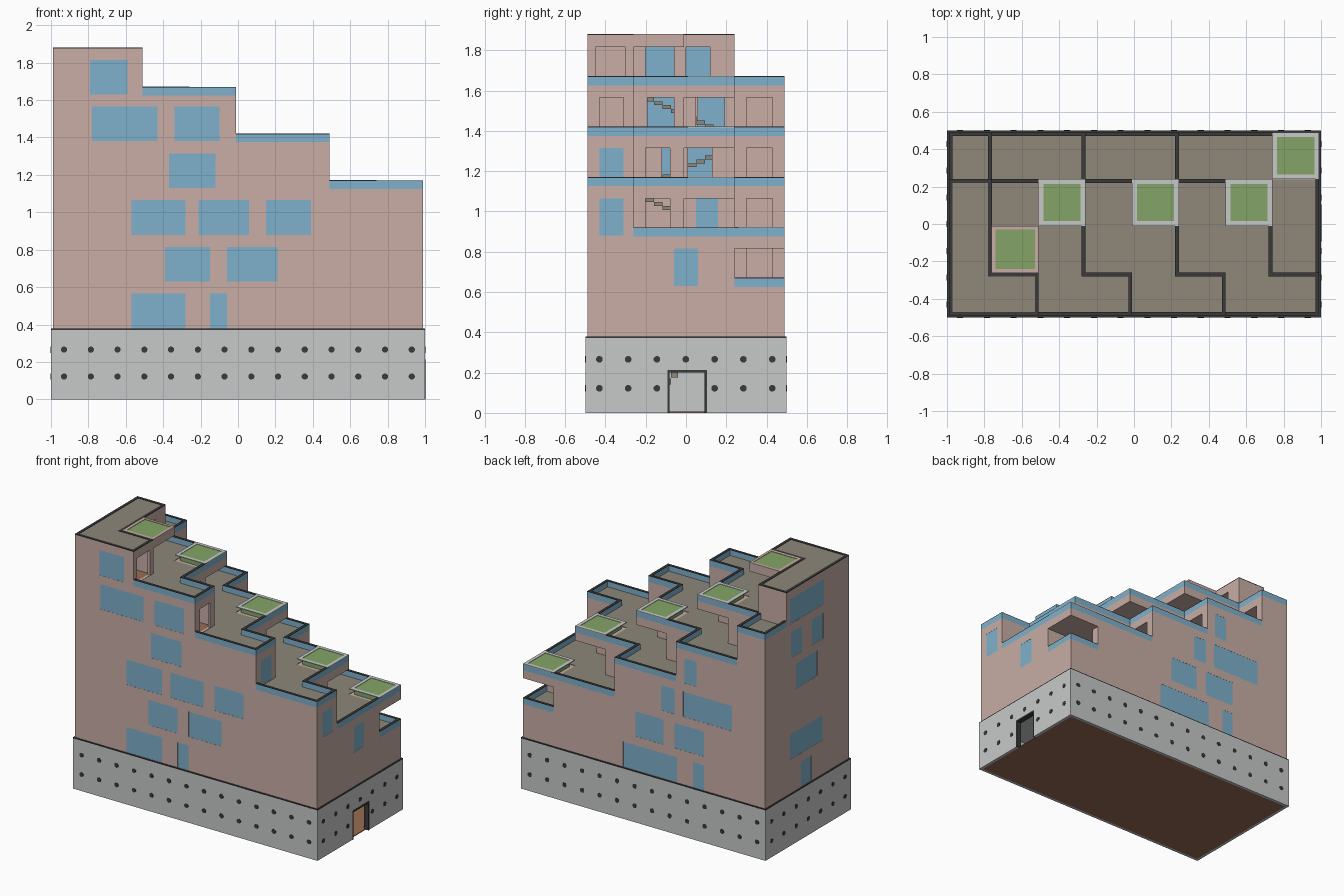
import bpy, bmesh, math

if "Cube" in bpy.data.objects:
    bpy.data.objects.remove(bpy.data.objects["Cube"])

def mat(name, r, g, b):
    lin = lambda c: (c / 255 / 12.92) if c < 11 else ((c / 255 + 0.055) / 1.055) ** 2.4
    m = bpy.data.materials.new(name)
    m.diffuse_color = (lin(r), lin(g), lin(b), 1)
    m.use_nodes = True
    m.node_tree.nodes["Principled BSDF"].inputs["Base Color"].default_value = m.diffuse_color
    return m

PINK = mat("pink plaster", 200, 173, 165)
GREY = mat("concrete", 199, 202, 200)
BLUE = mat("blue glass", 126, 177, 204)
DARK = mat("dark trim", 58, 58, 58)
DECK = mat("terrace paving", 142, 135, 122)
GREEN = mat("lawn green", 131, 165, 103)
WOOD = mat("wood floor", 150, 108, 82)

def make(name, bm, m):
    bmesh.ops.recalc_face_normals(bm, faces=bm.faces)
    me = bpy.data.meshes.new(name)
    bm.to_mesh(me)
    bm.free()
    me.materials.append(m)
    o = bpy.data.objects.new(name, me)
    bpy.context.collection.objects.link(o)
    return o

def boxes(name, items, m):
    """One object from many (x0, x1, y0, y1, z0, z1) boxes."""
    bm = bmesh.new()
    for x0, x1, y0, y1, z0, z1 in items:
        vs = bmesh.ops.create_cube(bm, size=1)["verts"]
        for v in vs:
            v.co = ((x0 + x1) / 2 + v.co.x * (x1 - x0), (y0 + y1) / 2 + v.co.y * (y1 - y0),
                    (z0 + z1) / 2 + v.co.z * (z1 - z0))
    return make(name, bm, m)

def prism(name, ends, inset, z0, z1, m):
    """Stepped plan, given the right end of each row, inset and extruded."""
    pts = [(-1, -0.5)]
    for i, e in enumerate(ends):
        pts += [(e, -0.5 + i * 0.25), (e, -0.25 + i * 0.25)]
    pts.append((-1, -0.5 + 0.25 * len(ends)))
    pts = [p for i, p in enumerate(pts) if p != pts[i - 1]]
    n = len(pts)
    turn = lambda a, b, c: (b[0] - a[0]) * (c[1] - b[1]) - (b[1] - a[1]) * (c[0] - b[0])
    pts = [p for i, p in enumerate(pts) if abs(turn(pts[i - 1], p, pts[(i + 1) % n])) > 1e-6]
    def normal(a, b):
        l = math.hypot(b[0] - a[0], b[1] - a[1])
        return -(b[1] - a[1]) / l, (b[0] - a[0]) / l
    bm = bmesh.new()
    vs = []
    for i, p in enumerate(pts):
        n1, n2 = normal(pts[i - 1], p), normal(p, pts[(i + 1) % len(pts)])
        vs.append(bm.verts.new((p[0] + inset * (n1[0] + n2[0]), p[1] + inset * (n1[1] + n2[1]), z0)))
    f = bm.faces.new(vs)
    top = bmesh.ops.extrude_face_region(bm, geom=[f])["geom"]
    for v in top:
        if isinstance(v, bmesh.types.BMVert):
            v.co.z = z1
    return make(name, bm, m)

def cut(obj, *cutters):
    for c in cutters:
        c.hide_render = True
        b = obj.modifiers.new("cut", "BOOLEAN")
        b.operation, b.solver, b.object = "DIFFERENCE", "EXACT", c
    dg = bpy.context.evaluated_depsgraph_get()
    me = bpy.data.meshes.new_from_object(obj.evaluated_get(dg))
    obj.modifiers.clear()
    obj.data = me
    for c in cutters:
        bpy.data.objects.remove(c)

# Storeys from top to bottom: right end of each row, front to back
ROWS = [[-.5, -.75, -.75], [0, -.25, -.5, -.75], [.5, .25, 0, -.25],
        [1, .75, .5, .25], [1, 1, 1, .75], [1, 1, 1, 1]]
PADS = [(1, -.75), (2, -.5), (2, 0), (2, .5), (3, .75)]   # row, left x of overhanging lawn
FRONT = [[(-.79, -.59)], [(-.78, -.43), (-.34, -.10)], [(-.37, -.12)],
         [(-.57, -.28), (-.21, .06), (.15, .39)], [(-.39, -.15), (-.06, .21)], [(-.57, -.28), (-.15, -.06)]]
BACK = [[], [], [(-.43, -.33)], [(-.72, -.32), (-.25, -.14)], [(-.49, -.25), (-.16, .07)],
        [(-.27, .17), (-.49, -.40)]]
LEFT = [[(-.2, .2)], [(.06, .19), (-.19, -.06)], [(-.12, .13)], [], [(-.18, .2)], [(-.05, .07)]]
# Right-facing doorways: wall x, y0, y1, glazed
RIGHT = [[(-.5, -.45, -.3, 0), (-.75, -.2, -.06, 0), (-.75, .0, .12, 0)],
         [(0, -.43, -.31, 0), (-.25, -.19, -.06, 0), (-.5, .05, .19, 0), (-.75, .3, .43, 0)],
         [(.5, -.43, -.31, 1), (.25, -.2, -.08, 0), (0, .01, .13, 0), (-.25, .3, .43, 0)],
         [(1, -.43, -.31, 1), (.75, -.2, -.08, 0), (.5, .05, .16, 1), (.25, .3, .43, 0)],
         [(1, -.06, .06, 1), (.75, .3, .43, 0)], []]

def cells(ends):
    return {(i, j) for j, e in enumerate(ends) for i in range(round((e + 1) * 4))}

def edge_strips(region, exposed, z0, z1, w=0.02):
    """Strips just inside the outer edge of a terrace."""
    out = []
    for i, j in sorted(exposed):
        for dx, dy in ((1, 0), (-1, 0), (0, 1), (0, -1)):
            if (i + dx, j + dy) in region:
                continue
            ends = []
            for s in (-1, 1):
                ex, ey = abs(dy) * s, abs(dx) * s
                if (i + ex, j + ey) not in region:
                    ends.append(-0.01)
                else:
                    ends.append(0.01 + w if (i + ex + dx, j + ey + dy) in region else 0.01)
            x, y = -1 + i * .25, -.5 + j * .25
            if dx:
                e = x + (.25 if dx > 0 else 0)
                a, b = sorted((e - dx * .01, e - dx * (.01 + w)))
                out.append((a, b, y - ends[0], y + .25 + ends[1], z0, z1))
            else:
                e = y + (.25 if dy > 0 else 0)
                a, b = sorted((e - dy * .01, e - dy * (.01 + w)))
                out.append((x - ends[0], x + .25 + ends[1], a, b, z0, z1))
    return out

glass, rails, caps, slabs, lawns, frames, roof_frame, stairs = ([] for _ in range(8))
for k, ends in enumerate(ROWS):
    z0 = 1.625 - .25 * k
    z1 = z0 + .25
    # Hollow storey with window and door openings
    body = prism(f"storey_{6 - k}", ends, .01, z0, z1, PINK)
    inner = prism("room_cutter", ends, .03, z0 - .05, z1 - .06, PINK)
    a, b = z0 + .005, z0 + .19
    holes = []
    for u, v in FRONT[k]:
        holes.append((u, v, -.55, -.45, a, b))
        glass.append((u, v, -.489, -.482, a, b))
    for u, v in BACK[k]:
        holes.append((u, v, .45, .55, a, b))
        glass.append((u, v, .482, .489, a, b))
    for u, v in LEFT[k]:
        holes.append((-1.05, -.95, u, v, a, b))
        glass.append((-.989, -.982, u, v, a, b))
    for x, u, v, glazed in RIGHT[k]:
        holes.append((x - .05, x + .04, u, v, a, b))
        if glazed:
            glass.append((x - .018, x - .011, u, v, a, b))
    cut(body, inner, boxes("opening_cutter", holes, PINK))
    prism(f"room_floor_{6 - k}", ends, .029, z0, z0 + .005, WOOD)
    prism(f"terrace_{6 - k}", ends, .012, z1 - .001, z1 + .003, DECK)
    # Overhanging lawn slab
    region = cells(ends)
    above = cells(ROWS[k - 1]) if k else set()
    pad = set()
    if k < 5:
        r, x = PADS[k]
        y = -.5 + r * .25
        X0, X1, Y0, Y1 = x - .01, x + .24, y - .01, y + .24
        slabs.append((X0, X1, Y0, Y1, z1 - .06, z1))
        top, w = (z1 + .047, .025) if k else (z1 + .006, .02)
        lawns.append((X0 + w, X1 - w, Y0 + w, Y1 - w, z1, top - .003))
        (frames if k else roof_frame).extend([
            (X0, X0 + w, Y0, Y1, top - .006, top), (X1 - w, X1, Y0, Y1, top - .006, top),
            (X0 + w, X1 - w, Y0, Y0 + w, top - .006, top), (X0 + w, X1 - w, Y1 - w, Y1, top - .006, top)])
        pad = {(round((x + 1) * 4), r)}
    # Glass parapets with dark caps; the top roof has only a trim
    if k:
        full = region | pad
        rails += edge_strips(full, full - above, z1, z1 + .042)
        caps += edge_strips(full, full - above - pad, z1 + .042, z1 + .046)
    else:
        caps += edge_strips(region, region, z1, z1 + .006)
    # Inner stair flight, direction alternating by storey
    if k:
        for s in range(10):
            t = s if k % 2 == 0 else 9 - s
            stairs.append((-.72, -.62, -.2 + t * .042, -.158 + t * .042, z0 + s * .019, z0 + s * .019 + .019))

boxes("window_glass", glass, BLUE)
boxes("parapet_glass", rails, BLUE)
boxes("parapet_caps", caps, DARK)
boxes("lawn_slabs", slabs, PINK)
boxes("lawns", lawns, GREEN)
boxes("lawn_frames", frames, GREY)
boxes("roof_lawn_frame", roof_frame, PINK)

# Concrete base, hollow, with a doorway on the right
base = boxes("concrete_base", [(-1, 1, -.5, .5, 0, .372)], GREY)
cut(base, boxes("base_room_cutter", [(-.98, .98, -.48, .48, -.05, .35)], GREY),
    boxes("door_cutter", [(.9, 1.1, -.09, .1, -.05, .21)], GREY))
boxes("base_floor", [(-.98, .98, -.48, .48, 0, .006)], WOOD)
boxes("base_ledge", [(-1, 1, -.5, .5, .371, .378)], DARK)
boxes("door_frame", [(.965, 1.003, -.093, -.081, 0, .213), (.965, 1.003, .091, .103, 0, .213),
                     (.965, 1.003, -.081, .091, .201, .213)], DARK)
for s in range(10):
    stairs.append((.6, .7, -.25 + s * .035, -.215 + s * .035, s * .035, s * .035 + .03))
boxes("stair_flights", stairs, DECK)

# Dark round tie holes on all four sides of the base
bm = bmesh.new()
def disc(x, y, z, along_x):
    vs = bmesh.ops.create_cone(bm, cap_ends=True, segments=10, radius1=.017, radius2=.017, depth=.004)["verts"]
    for v in vs:
        a, b, c = v.co
        v.co = (x + c, y + a, z + b) if along_x else (x + a, y + c, z + b)
for z in (.122, .266):
    for i in range(14):
        for y in (-.5, .5):
            disc(-.93 + i * .143, y, z, False)
    for i in range(7):
        for x in (-1, 1):
            if not (x > 0 and z < .2 and i == 3):
                disc(x, -.43 + i * .143, z, True)
make("tie_holes", bm, DARK)
